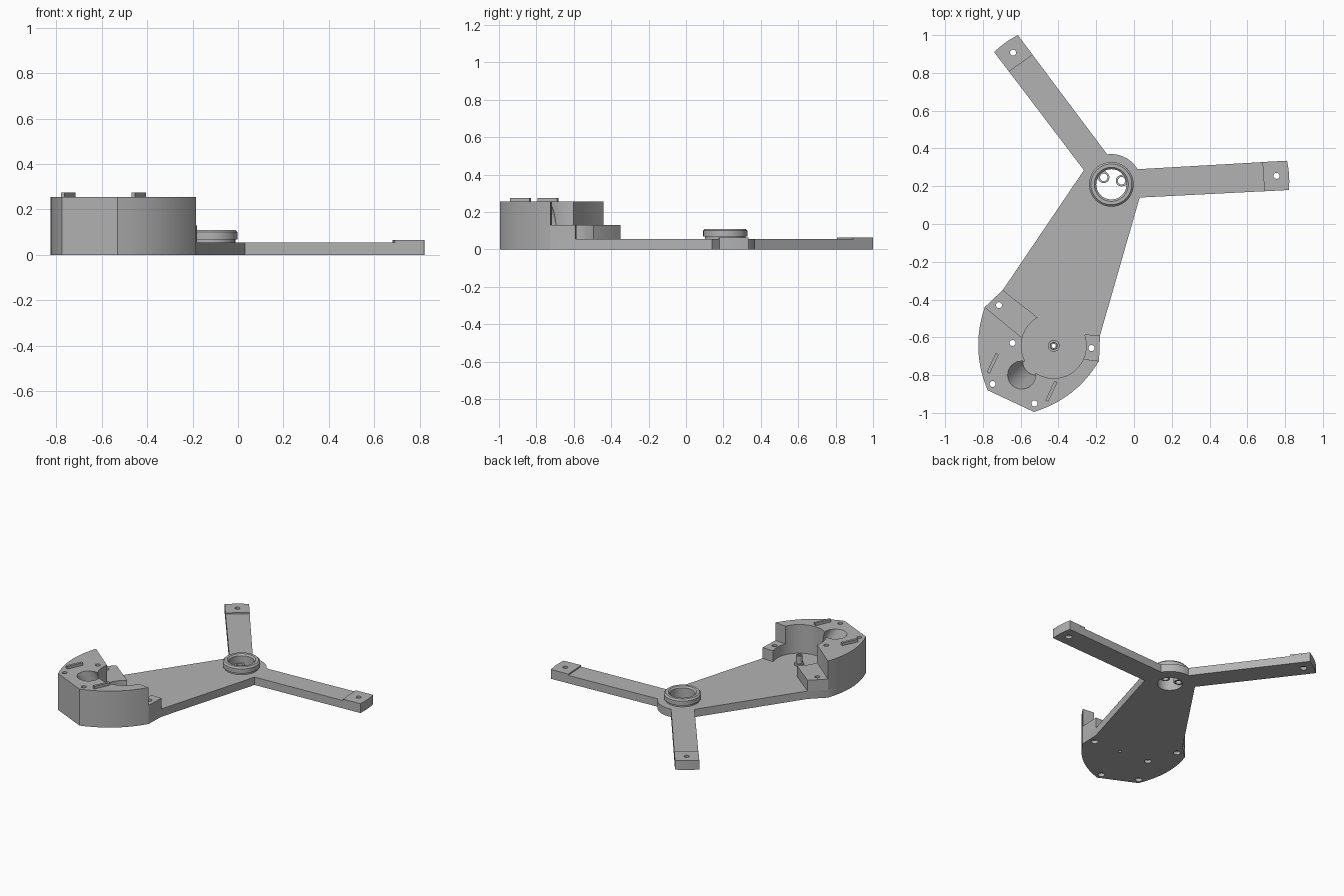
import bpy, bmesh, math
from mathutils import Vector

cube = bpy.data.objects.get("Cube")
if cube:
    bpy.data.objects.remove(cube, do_unlink=True)

grey = bpy.data.materials.new("plastic grey")
grey.use_nodes = True
grey.diffuse_color = (0.45, 0.45, 0.45, 1)
grey.node_tree.nodes["Principled BSDF"].inputs["Base Color"].default_value = (0.45, 0.45, 0.45, 1)

HUB = Vector((-0.12, 0.21))
PIVOT = Vector((-0.425, -0.645))
PLATE, STEP, TOP = 0.055, 0.13, 0.255


def finish(name, bm):
    bmesh.ops.recalc_face_normals(bm, faces=bm.faces)
    mesh = bpy.data.meshes.new(name)
    bm.to_mesh(mesh)
    bm.free()
    mesh.materials.append(grey)
    ob = bpy.data.objects.new(name, mesh)
    bpy.context.collection.objects.link(ob)
    return ob


def prism(name, points, z0, z1):
    bm = bmesh.new()
    face = bm.faces.new([bm.verts.new((p[0], p[1], z0)) for p in points])
    ext = bmesh.ops.extrude_face_region(bm, geom=[face])
    verts = [g for g in ext["geom"] if isinstance(g, bmesh.types.BMVert)]
    bmesh.ops.translate(bm, verts=verts, vec=(0, 0, z1 - z0))
    return finish(name, bm)


def arc(centre, radius, a0, a1, n):
    angles = [math.radians(a0 + (a1 - a0) * i / n) for i in range(n + 1)]
    return [(centre[0] + radius * math.cos(a), centre[1] + radius * math.sin(a)) for a in angles]


def bow(p, q, sag, n=10):
    # shallow curve from p to q, bulging to the right of travel
    p, q = Vector(p), Vector(q)
    side = Vector((q.y - p.y, p.x - q.x)).normalized()
    return [p.lerp(q, i / n) + side * sag * (1 - (2 * i / n - 1) ** 2) for i in range(n + 1)]


def disc(name, centre, radius, z0, z1, n=32):
    return prism(name, arc(centre, radius, 0, 360 * (n - 1) / n, n - 1), z0, z1)


def lathe(name, centre, profile, n=64):
    # closed profile of (radius, z) turned round a vertical axis
    bm = bmesh.new()
    rings = []
    for i in range(n):
        a = math.tau * i / n
        rings.append([bm.verts.new((centre[0] + r * math.cos(a), centre[1] + r * math.sin(a), z))
                      for r, z in profile])
    for i in range(n):
        a, b = rings[i], rings[(i + 1) % n]
        for j in range(len(profile)):
            k = (j + 1) % len(profile)
            bm.faces.new((a[j], b[j], b[k], a[k]))
    return finish(name, bm)


def cut(ob, cutters):
    for c in cutters:
        mod = ob.modifiers.new("cut", 'BOOLEAN')
        mod.operation, mod.solver, mod.object = 'DIFFERENCE', 'EXACT', c
        bpy.context.view_layer.objects.active = ob
        bpy.ops.object.modifier_apply(modifier=mod.name)


# outline points shared by the plate and the housing
left_low, left_high = (-0.695, -0.35), (-0.79, -0.44)
right_high, right_low = (-0.18, -0.59), (-0.185, -0.725)
rim = bow(left_high, (-0.775, -0.88), 0.042) + bow((-0.53, -0.995), right_low, 0.042)

arm_end_a = bow((0.82, 0.18), (0.81, 0.335), 0.006)
arm_end_b = bow((-0.615, 1.0), (-0.74, 0.91), 0.006)

# base plate with both arms
plate = prism("base_plate", [left_low] + rim + [right_high, (0.03, 0.14)] + arm_end_a
              + arc(HUB, 0.16, 30, 98, 16) + arm_end_b + [(-0.265, 0.285)], 0, PLATE)


# raised pads at the arm tips
def pad(name, end, direction):
    back = Vector(direction).normalized() * -0.13
    return prism(name, end + [end[-1] + back, end[0] + back], PLATE, 0.065)


pad_a = pad("right_arm_pad", arm_end_a, (0.79, 0.042))
pad_b = pad("rear_arm_pad", arm_end_b, (-0.472, 0.625))

# housing wall and its two lower shoulders
inner_left, inner_right = (-0.595, -0.6), (-0.27, -0.715)
housing = prism("housing_wall", rim + [inner_right, PIVOT, inner_left], PLATE, TOP)
left_step = prism("left_shoulder", [left_low, left_high, inner_left, PIVOT, (-0.51, -0.495)],
                  PLATE, STEP)
right_step = prism("right_shoulder", [right_low, right_high, (-0.255, -0.585), PIVOT, inner_right],
                   PLATE, STEP)

# cutters: round cavity, slanted side channel, screw holes
cavity = disc("cavity_cutter", PIVOT, 0.172, PLATE - 0.01, 0.4, 64)
channel = disc("channel_cutter", (0, 0), 0.074, PLATE + 0.003, 0.4)
toward = (PIVOT - Vector((-0.595, -0.8))).normalized()
for v in channel.data.vertices:
    shift = Vector((-0.595, -0.8)) + toward * (TOP - v.co.z) * 0.55
    v.co.x += shift.x
    v.co.y += shift.y
house_holes = [(-0.715, -0.43), (-0.643, -0.63), (-0.748, -0.847), (-0.527, -0.95), (-0.225, -0.657)]
arm_holes = [(0.755, 0.255), (-0.64, 0.907)]
holes = [disc("hole_cutter", p, 0.016, -0.1, 0.5, 20) for p in house_holes + arm_holes]
recesses = [disc("recess_cutter", p, 0.022, -0.1, 0.02, 20) for p in house_holes + arm_holes]
bore = disc("bore_cutter", HUB, 0.08, -0.1, 0.2, 64)
pin_bore = disc("pin_cutter", PIVOT, 0.011, -0.1, 0.4, 16)

cut(plate, holes + recesses + [bore, pin_bore])
cut(housing, [cavity, channel] + holes[1:5])
cut(left_step, [cavity, holes[0]])
cut(right_step, [cavity, holes[4]])
cut(pad_a, [holes[5]])
cut(pad_b, [holes[6]])

# hub collar
collar = lathe("hub_collar", HUB, [(0.08, 0.05), (0.108, 0.05), (0.108, 0.068), (0.118, 0.068),
                                   (0.118, 0.1), (0.108, 0.11), (0.09, 0.11), (0.08, 0.1)])

# screw ears inside the hub
ears = []
for name, p in (("left_ear", (-0.066, 0.229)), ("right_ear", (-0.16, 0.247))):
    outward = (Vector(p) - HUB).normalized()
    a = math.degrees(math.atan2(outward.y, outward.x))
    far = HUB + outward * 0.085
    side = Vector((-outward.y, outward.x)) * 0.03
    ear = prism(name, arc(p, 0.03, a + 90, a + 270, 14) + [far - side, far + side], 0.01, 0.05)
    hole = disc("ear_cutter", p, 0.02, -0.1, 0.2, 20)
    cut(ear, [hole])
    holes.append(hole)
    ears.append(ear)

# hollow pivot pin with a foot flange
pin = lathe("pivot_pin", PIVOT, [(0.011, 0.05), (0.031, 0.05), (0.031, 0.07), (0.021, 0.07),
                                 (0.021, 0.122), (0.018, 0.125), (0.011, 0.125)], 32)

# locating ribs on the housing top
ribs = []
for name, c in (("left_rib", (-0.748, -0.738)), ("right_rib", (-0.437, -0.885))):
    along = Vector((0.42, 0.9)).normalized() * 0.057
    across = Vector((along.y, -along.x)) * 0.15
    c = Vector(c)
    ribs.append(prism(name, [c + along + across, c + along - across,
                             c - along - across, c - along + across], TOP, 0.274))

# remove the cutters, then shade with sharp edges kept
for c in holes + recesses + [cavity, channel, bore, pin_bore]:
    bpy.data.objects.remove(c, do_unlink=True)
for ob in [plate, pad_a, pad_b, housing, left_step, right_step, collar, pin] + ears + ribs:
    bpy.ops.object.select_all(action='DESELECT')
    ob.select_set(True)
    bpy.context.view_layer.objects.active = ob
    bpy.ops.object.shade_smooth_by_angle(angle=math.radians(30))
